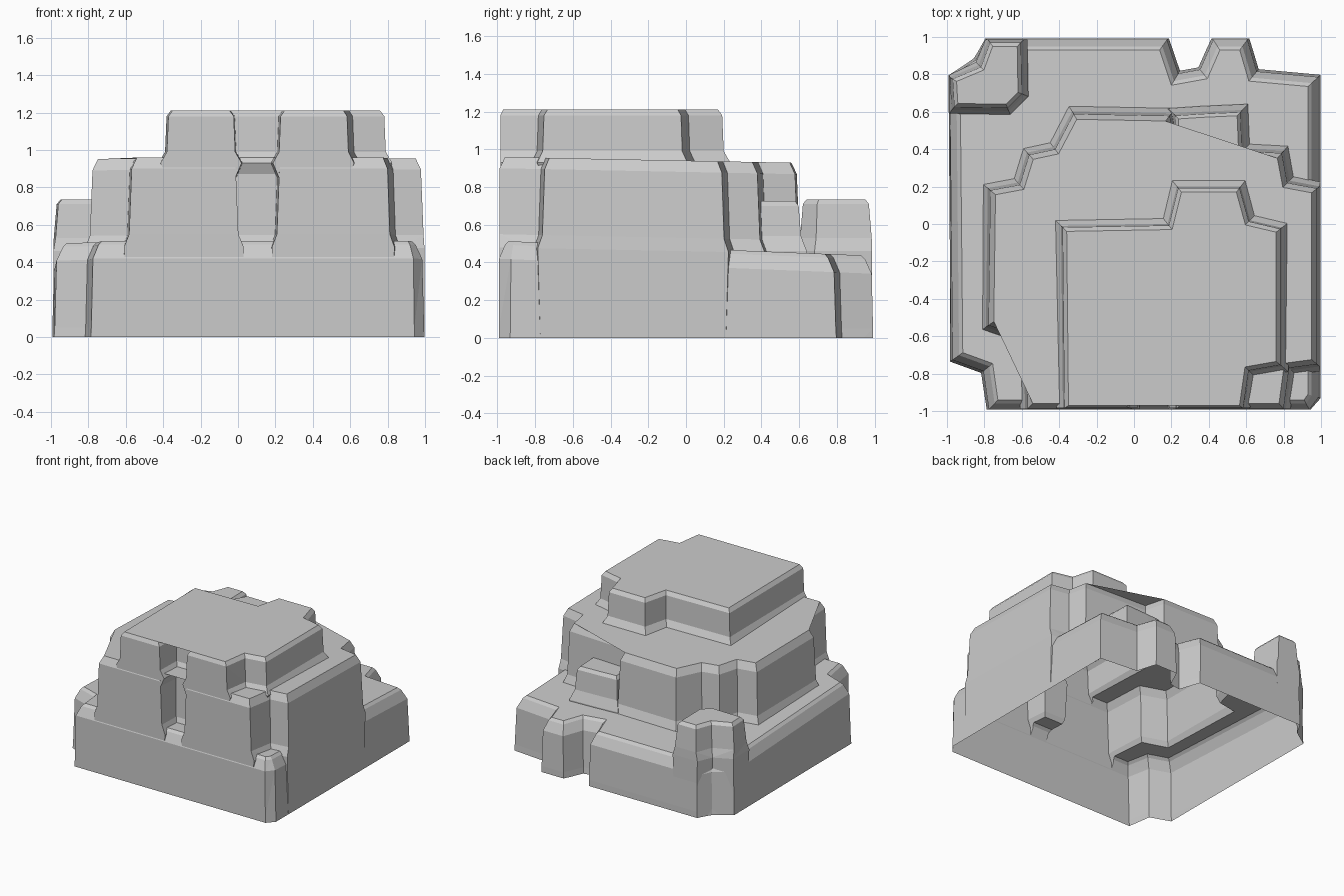
import bpy, bmesh
from mathutils import Vector

if "Cube" in bpy.data.objects:
    bpy.data.objects.remove(bpy.data.objects["Cube"])


def offset(pts, d):
    """Move every edge of a counter-clockwise outline inwards by d."""
    out = []
    for i, p in enumerate(pts):
        p, a, b = Vector(p), Vector(pts[i - 1]), Vector(pts[(i + 1) % len(pts)])
        e1, e2 = (p - a).normalized(), (b - p).normalized()
        n1, n2 = Vector((-e1.y, e1.x)), Vector((-e2.y, e2.x))
        out.append(p + (n1 + n2) * d / max(0.5, 1 + n1.dot(n2)))
    return out


def tier(name, outline, profile, lim, tilt=0.0):
    """Rock step: loops of the outline stacked by (inset, z), kept inside lim."""
    bm = bmesh.new()
    loops = []
    for inset, z in profile:
        loops.append([bm.verts.new((max(-lim, min(lim + 0.008, p.x)),
                                    max(-lim, min(lim, p.y)),
                                    z - (tilt * p.y if z > 0.1 else 0)))
                      for p in offset(outline, inset)])
    n = len(outline)
    for lo, hi in zip(loops, loops[1:]):
        for i in range(n):
            j = (i + 1) % n
            bm.faces.new((lo[i], lo[j], hi[j], hi[i]))
    bm.faces.new(loops[-1])
    bm.faces.new(loops[0][::-1])
    bmesh.ops.triangulate(bm, faces=bm.faces[:])
    bmesh.ops.recalc_face_normals(bm, faces=bm.faces[:])
    me = bpy.data.meshes.new(name)
    bm.to_mesh(me)
    bm.free()
    ob = bpy.data.objects.new(name, me)
    bpy.context.collection.objects.link(ob)
    return ob


# Lowest step with cut corners and a gully in the back
base = tier("terraced_rock", [
    (-0.78, -1), (0.94, -1), (0.99, -0.93), (0.99, 0.79), (0.66, 0.82),
    (0.61, 0.99), (0.42, 0.99), (0.35, 0.83), (0.24, 0.81), (0.18, 0.99),
    (-0.79, 0.99), (-0.85, 0.88), (-0.99, 0.79), (-0.975, -0.73), (-0.81, -0.79)],
    [(-0.015, -0.1), (-0.005, 0.05), (0.005, 0.38), (0.04, 0.455), (0.06, 0.475)],
    0.992, 0.04)

# Middle step with the front gully and ragged back edge
middle = tier("middle_step", [
    (-0.58, -1), (0.0, -1), (0.0, -0.8), (0.2, -0.8), (0.21, -1),
    (0.81, -1), (0.84, -0.78), (0.99, -0.76), (0.99, 0.2), (0.83, 0.23),
    (0.8, 0.39), (0.24, 0.42), (0.2, 0.59), (-0.33, 0.6), (-0.43, 0.41),
    (-0.57, 0.38), (-0.62, 0.22), (-0.78, 0.19), (-0.79, -0.55), (-0.59, -0.62)],
    [(-0.01, -0.12), (-0.03, 0.46), (-0.002, 0.53), (0.012, 0.88), (0.04, 0.94)],
    0.989, 0.02)

# Top step
top = tier("top_step", [
    (-0.38, -1), (-0.015, -1), (-0.01, -0.78), (0.21, -0.78), (0.22, -1),
    (0.59, -1), (0.62, -0.79), (0.79, -0.76), (0.79, -0.02), (0.62, 0.02),
    (0.57, 0.2), (0.23, 0.2), (0.18, 0.0), (-0.39, -0.01)],
    [(0.0, -0.14), (0.0, 0.85), (-0.035, 0.93), (0.0, 0.99), (0.008, 1.18), (0.03, 1.21)],
    0.985)

# Two loose blocks on the ledge
corner = tier("corner_block", [
    (-0.975, 0.61), (-0.67, 0.605), (-0.585, 0.69), (-0.59, 0.985),
    (-0.78, 0.985), (-0.83, 0.85), (-0.985, 0.785)],
    [(0.0, -0.16), (-0.02, 0.46), (0.0, 0.53), (0.015, 0.71), (0.035, 0.735)],
    0.987)
block = tier("back_block", [
    (0.2, 0.37), (0.59, 0.37), (0.58, 0.61), (0.36, 0.6), (0.21, 0.59)],
    [(0.0, -0.18), (-0.03, 0.46), (0.0, 0.54), (0.012, 0.7), (0.03, 0.725)],
    0.98)

# Join everything into one outer skin
for part in (middle, top, corner, block):
    mod = base.modifiers.new(part.name, 'BOOLEAN')
    mod.operation, mod.solver, mod.object = 'UNION', 'EXACT', part
deps = bpy.context.evaluated_depsgraph_get()
bm = bmesh.new()
bm.from_mesh(base.evaluated_get(deps).to_mesh())

# Cut open at the ground so the shell is hollow from below
bmesh.ops.bisect_plane(bm, geom=bm.verts[:] + bm.edges[:] + bm.faces[:],
                       plane_co=(0, 0, 0), plane_no=(0, 0, 1), clear_inner=True)
bmesh.ops.remove_doubles(bm, verts=bm.verts[:], dist=0.001)
base.modifiers.clear()
bm.to_mesh(base.data)
bm.free()
for part in (middle, top, corner, block):
    bpy.data.objects.remove(part)
